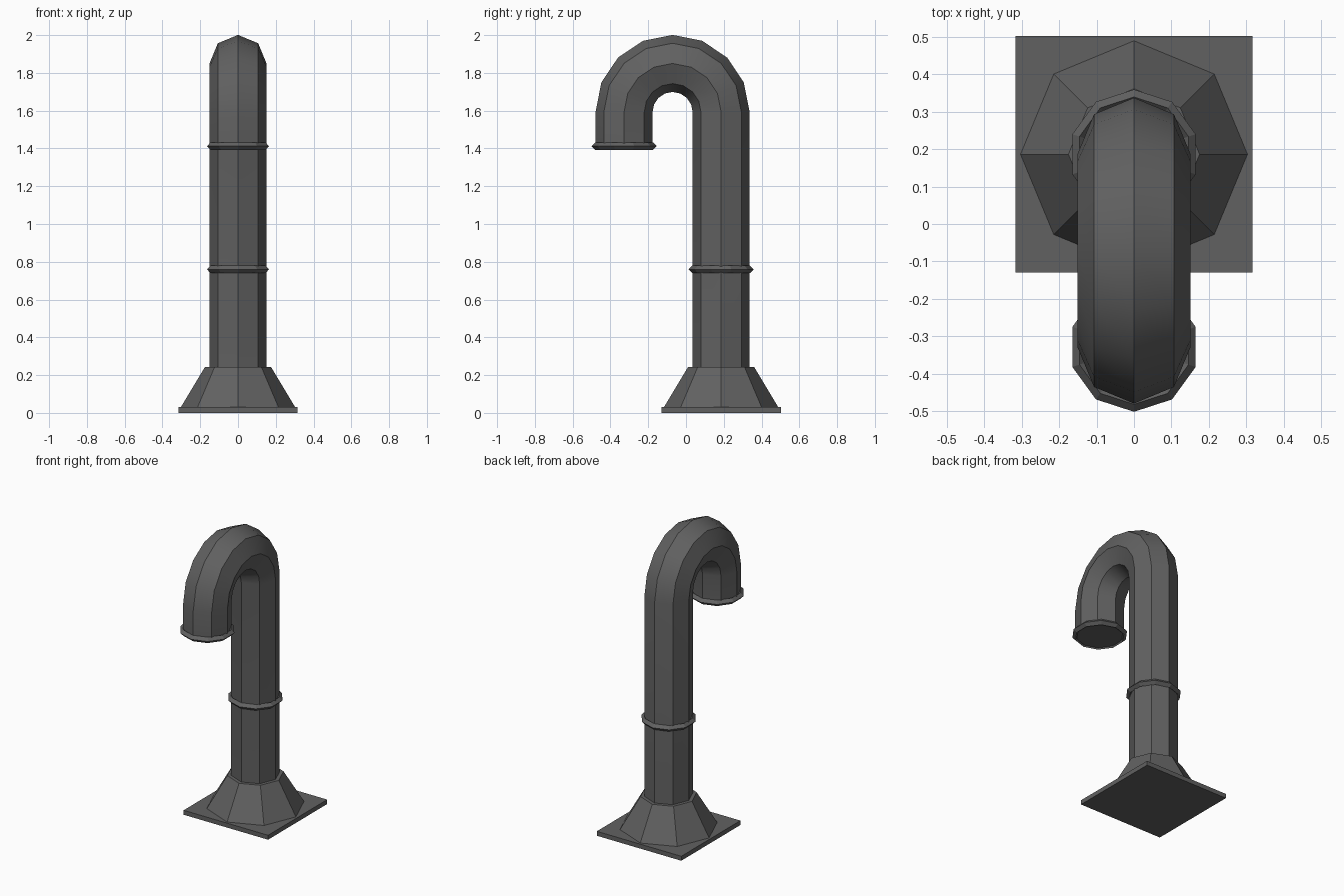
import bpy, bmesh, math

if "Cube" in bpy.data.objects:
    bpy.data.objects.remove(bpy.data.objects["Cube"])

POST_Y, MOUTH_Y = 0.186, -0.328      # centres of the upright and of the outlet
BEND_Y = (POST_Y + MOUTH_Y) / 2
BEND_R = (POST_Y - MOUTH_Y) / 2
BEND_Z, PIPE_R = 1.593, 0.151


def smooth(obj):
    bpy.ops.object.select_all(action='DESELECT')
    obj.select_set(True)
    bpy.context.view_layer.objects.active = obj
    bpy.ops.object.shade_smooth_by_angle(angle=math.radians(30))


def ring(name, y, z):
    # ten-sided collar with a pointed rim
    bpy.ops.mesh.primitive_torus_add(major_segments=10, minor_segments=4,
                                     major_radius=0.153, minor_radius=0.02,
                                     location=(0, y, z), rotation=(0, 0, math.pi / 2))
    bpy.context.object.name = name


# square base plate
bpy.ops.mesh.primitive_cube_add(size=1, location=(0, POST_Y, 0.015))
plate = bpy.context.object
plate.name = "base_plate"
plate.scale = (0.632, 0.632, 0.03)

# eight-sided tapered foot
bpy.ops.mesh.primitive_cone_add(vertices=8, radius1=0.304, radius2=0.175, depth=0.215,
                                location=(0, POST_Y, 0.1355))
bpy.context.object.name = "tapered_foot"

# pipe path: (y, z, direction angle) up the post, around the bend, down to the mouth
path = [(POST_Y, 0.03, 0)]
for i in range(9):
    a = math.pi * i / 8
    path.append((BEND_Y + BEND_R * math.cos(a), BEND_Z + BEND_R * math.sin(a), a))
path.append((MOUTH_Y, 1.4, math.pi))

# eight-sided section swept along the path
bm = bmesh.new()
loops = []
for y, z, a in path:
    loop = []
    for k in range(8):
        t = math.tau * k / 8
        d = PIPE_R * math.cos(t)
        loop.append(bm.verts.new((PIPE_R * math.sin(t),
                                  y + d * math.cos(a), z + d * math.sin(a))))
    loops.append(loop)
for l0, l1 in zip(loops, loops[1:]):
    for k in range(8):
        n = (k + 1) % 8
        bm.faces.new((l0[k], l0[n], l1[n], l1[k]))
bm.faces.new(loops[0])
bm.faces.new(loops[-1])
bmesh.ops.recalc_face_normals(bm, faces=bm.faces)
mesh = bpy.data.meshes.new("bent_pipe")
bm.to_mesh(mesh)
bm.free()
pipe = bpy.data.objects.new("bent_pipe", mesh)
bpy.context.collection.objects.link(pipe)
smooth(pipe)

# collars
ring("post_collar", POST_Y, 0.76)
ring("mouth_collar", MOUTH_Y, 1.412)

# dark grey paint
paint = bpy.data.materials.new("dark_grey")
paint.diffuse_color = (0.12, 0.12, 0.12, 1)
paint.use_nodes = True
paint.node_tree.nodes["Principled BSDF"].inputs["Base Color"].default_value = paint.diffuse_color
for obj in bpy.context.collection.objects:
    obj.data.materials.append(paint)
